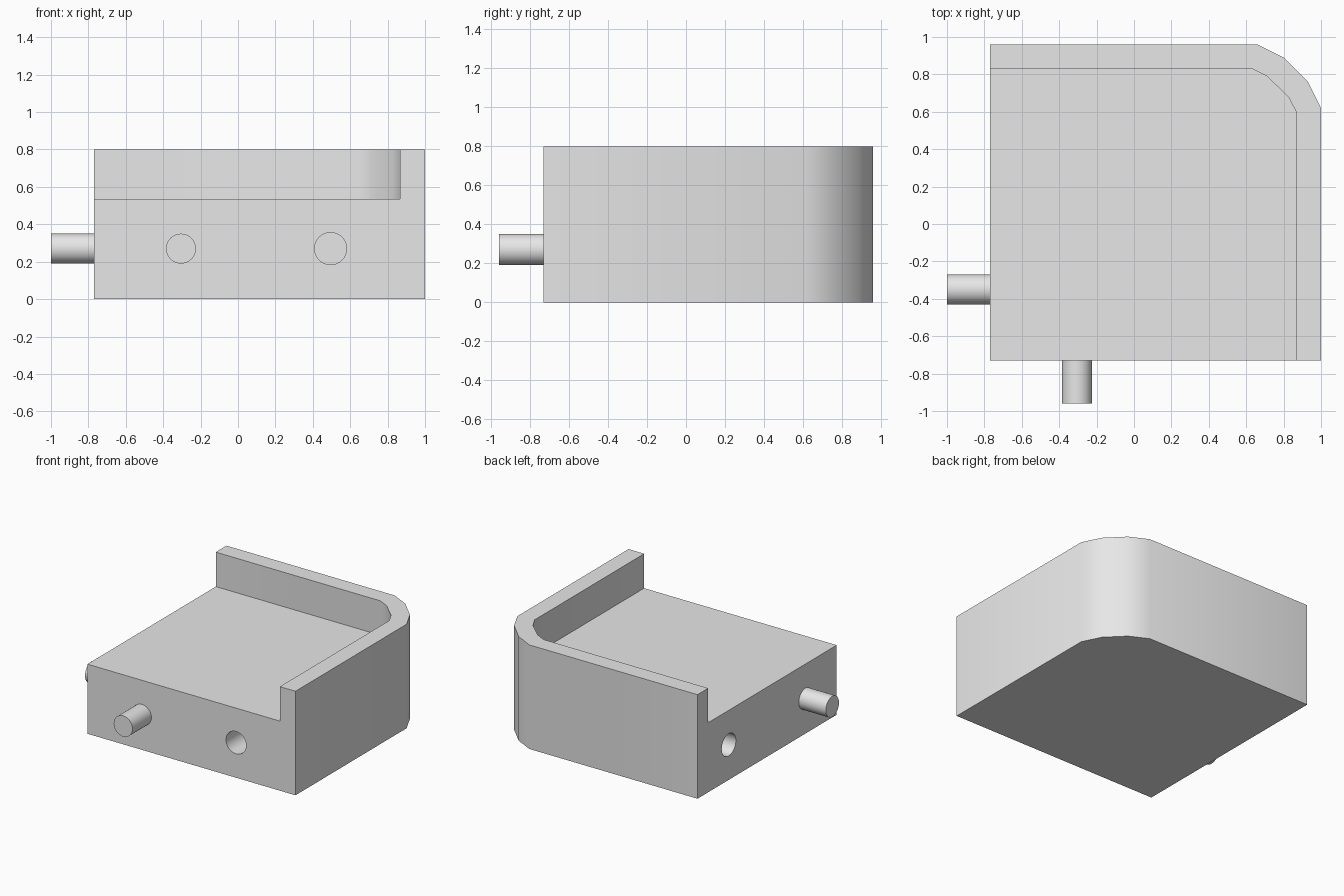
import bpy, bmesh, math
from mathutils import Vector

if "Cube" in bpy.data.objects:
    bpy.data.objects.remove(bpy.data.objects["Cube"], do_unlink=True)

grey = bpy.data.materials.new("light grey")
grey.use_nodes = True
grey.diffuse_color = (0.8, 0.8, 0.8, 1)
grey.node_tree.nodes["Principled BSDF"].inputs["Base Color"].default_value = (0.8, 0.8, 0.8, 1)


def finish(name, bm):
    bmesh.ops.recalc_face_normals(bm, faces=bm.faces)
    mesh = bpy.data.meshes.new(name)
    bm.to_mesh(mesh)
    bm.free()
    mesh.materials.append(grey)
    ob = bpy.data.objects.new(name, mesh)
    bpy.context.collection.objects.link(ob)
    return ob


def prism(name, outline, z0, z1):
    bm = bmesh.new()
    face = bm.faces.new([bm.verts.new((x, y, z0)) for x, y in outline])
    ext = bmesh.ops.extrude_face_region(bm, geom=[face])["geom"]
    top = [v for v in ext if isinstance(v, bmesh.types.BMVert)]
    bmesh.ops.translate(bm, verts=top, vec=(0, 0, z1 - z0))
    return finish(name, bm)


def rod(name, start, end, radius):
    a, b = Vector(start), Vector(end)
    bm = bmesh.new()
    bmesh.ops.create_cone(bm, cap_ends=True, segments=32, radius1=radius,
                          radius2=radius, depth=(b - a).length)
    ob = finish(name, bm)
    ob.data.transform((b - a).to_track_quat('Z', 'Y').to_matrix().to_4x4())
    ob.location = (a + b) / 2
    return ob


def smooth(ob):
    bpy.ops.object.select_all(action='DESELECT')
    ob.select_set(True)
    bpy.context.view_layer.objects.active = ob
    bpy.ops.object.shade_smooth_by_angle(angle=math.radians(40))


# Block with one rounded back corner
body = prism("body", [(-.77, -.73), (1, -.73), (1, .62), (.93, .76),
                      (.80, .89), (.66, .96), (-.77, .96)], 0, .8)

# Cutters: recessed floor inside the wall, and two sockets
mid = .27
cutters = [
    prism("recess_cutter", [(-1, -1), (.867, -1), (.867, .60), (.825, .68),
                            (.71, .79), (.63, .83), (-1, .83)], .535, 1),
    rod("front_socket_cutter", (.495, -.8, mid), (.495, -.48, mid), .086),
    rod("side_socket_cutter", (-.84, .58, mid), (-.52, .58, mid), .086),
]
for c in cutters:
    c.hide_render = True
    mod = body.modifiers.new(c.name, 'BOOLEAN')
    mod.operation = 'DIFFERENCE'
    mod.solver = 'EXACT'
    mod.object = c

# Bake the cuts so that sharp edges can be set
bpy.context.view_layer.update()
cut_mesh = bpy.data.meshes.new_from_object(
    body.evaluated_get(bpy.context.evaluated_depsgraph_get()))
body.modifiers.clear()
body.data = cut_mesh
cut_mesh.materials.clear()
cut_mesh.materials.append(grey)
for p in cut_mesh.polygons:
    p.material_index = 0
for c in cutters:
    bpy.data.objects.remove(c, do_unlink=True)
smooth(body)

# Connecting pegs
smooth(rod("front_peg", (-.305, -.72, mid), (-.305, -.96, mid), .08))
smooth(rod("side_peg", (-.76, -.35, mid), (-1, -.35, mid), .08))
